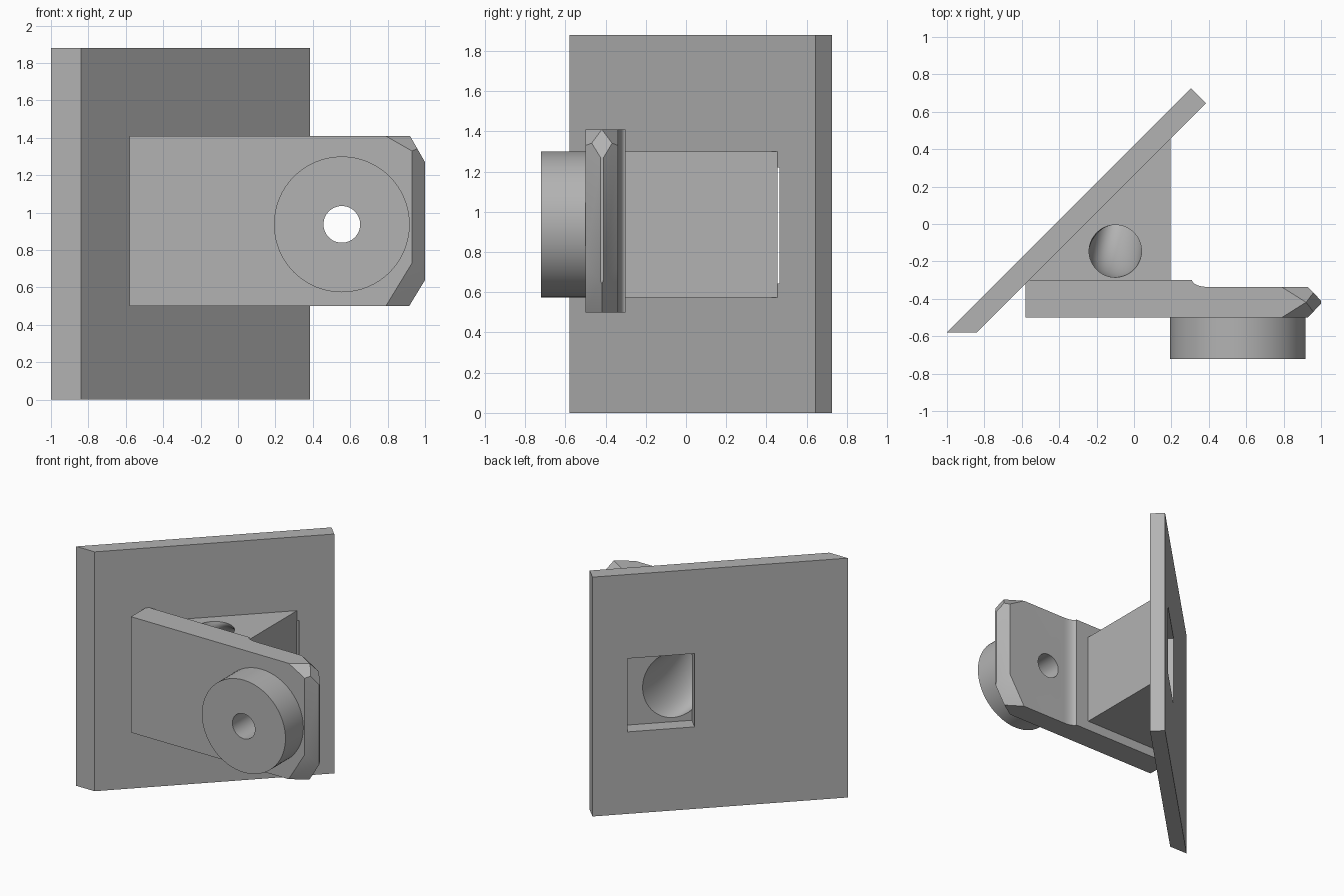
import bpy, bmesh, math
from mathutils import Vector

if "Cube" in bpy.data.objects:
    bpy.data.objects.remove(bpy.data.objects["Cube"])

GREY = (0.45, 0.45, 0.45, 1)
mat = bpy.data.materials.new("plain grey")
mat.use_nodes = True
mat.diffuse_color = GREY
mat.node_tree.nodes["Principled BSDF"].inputs["Base Color"].default_value = GREY


def finish(name, bm):
    bmesh.ops.recalc_face_normals(bm, faces=bm.faces)
    mesh = bpy.data.meshes.new(name)
    bm.to_mesh(mesh)
    bm.free()
    mesh.materials.append(mat)
    obj = bpy.data.objects.new(name, mesh)
    bpy.context.collection.objects.link(obj)
    return obj


def prism(profile, z0, z1):
    """Extrude a plan outline between two heights."""
    bm = bmesh.new()
    face = bm.faces.new([bm.verts.new((x, y, z0)) for x, y in profile])
    out = bmesh.ops.extrude_face_region(bm, geom=[face])
    top = [g for g in out["geom"] if isinstance(g, bmesh.types.BMVert)]
    bmesh.ops.translate(bm, verts=top, vec=(0, 0, z1 - z0))
    return bm


def loft(rings):
    """Skin a list of closed rings and cap both ends."""
    bm = bmesh.new()
    rows = [[bm.verts.new(p) for p in ring] for ring in rings]
    n = len(rows[0])
    for a, b in zip(rows, rows[1:]):
        for i in range(n):
            j = (i + 1) % n
            bm.faces.new((a[i], a[j], b[j], b[i]))
    bm.faces.new(rows[0])
    bm.faces.new(rows[-1])
    return bm


def ring(centre, u, v, count=64):
    angles = [math.tau * i / count for i in range(count)]
    return [centre + u * math.cos(a) + v * math.sin(a) for a in angles]


def rod(radius, x, z, y0, y1):
    u, v = Vector((radius, 0, 0)), Vector((0, 0, radius))
    return loft([ring(Vector((x, y, z)), u, v) for y in (y0, y1)])


def subtract(target, cutter):
    mod = target.modifiers.new("cut", "BOOLEAN")
    mod.operation = "DIFFERENCE"
    mod.solver = "EXACT"
    mod.object = cutter
    bpy.context.view_layer.objects.active = target
    bpy.ops.object.modifier_apply(modifier=mod.name)


def slice_corner(bm, p, q, r):
    """Cut away the outer side of a plane and cap the cut."""
    p, q, r = Vector(p), Vector(q), Vector(r)
    normal = (q - p).cross(r - p).normalized()
    if normal.dot(Vector((0, -0.42, 0.95)) - p) > 0:
        normal = -normal
    geom = bm.verts[:] + bm.edges[:] + bm.faces[:]
    bmesh.ops.bisect_plane(bm, geom=geom, plane_co=p, plane_no=normal, clear_outer=True)
    bmesh.ops.holes_fill(bm, edges=[e for e in bm.edges if e.is_boundary], sides=0)


# Diagonal back panel
panel = finish("back_panel", prism(
    [(-1, -0.58), (-0.84, -0.58), (0.385, 0.645), (0.305, 0.725)], 0, 1.88))

# Triangular wedge between panel and arm
wedge = finish("wedge", prism([(-0.56, -0.3), (0.195, -0.3), (0.195, 0.455)], 0.575, 1.3))

# Arm with a rounded step on its back and a pointed end
step = [(0.4 - 0.09 * math.sin(a), -0.3 - 0.037 * math.cos(a))
        for a in [math.pi / 2 * i / 8 for i in range(9)]]
arm_bm = prism([(-0.58, -0.5), (0.93, -0.5), (1, -0.425), (1, -0.41), (0.93, -0.337)]
               + step + [(-0.58, -0.3)], 0.5, 1.41)
MID = -0.4185
for y in (-0.5, -0.337):
    slice_corner(arm_bm, (0.79, y, 0.5), (0.93, y, 0.73), (1, MID, 0.64))
    slice_corner(arm_bm, (0.79, y, 1.41), (0.93, y, 1.33), (0.92, MID, 1.41))
slice_corner(arm_bm, (0.92, 0, 1.41), (1, 0, 1.27), (0.92, 1, 1.41))
arm = finish("arm", arm_bm)

# Round boss on the front of the arm
boss = finish("boss", rod(0.363, 0.555, 0.9375, -0.722, -0.5))

# Bore through boss and arm
bore = finish("bore_cutter", rod(0.098, 0.555, 0.9375, -0.9, -0.1))
subtract(boss, bore)
subtract(arm, bore)

# Square window in the panel
window = finish("window_cutter", prism(
    [(0.126, 0.546 + 0), (0.206, 0.466), (-0.137, 0.123), (-0.217, 0.203)], 0.644, 1.22))
for v in window.data.vertices:
    outward = 1 if v.co.y - v.co.x > 0.34 else -1
    v.co += Vector((-0.05, 0.05, 0)) * outward
subtract(panel, window)

# Flared duct curving from the wedge top to the window
start, end = Vector((-0.1, -0.145, 1.3)), Vector((-0.035, 0.285, 0.932))
u0, u1 = Vector((0.14, 0, 0)), Vector((0.16, 0.16, 0))
v0, v1 = Vector((0, 0.14, 0)), Vector((0, 0, 0.26))
rings = [ring(start + Vector((0, 0, 0.1)), u0, v0)]
for i in range(17):
    t = i / 16
    a = t * math.pi / 2
    s, c = math.sin(a), math.cos(a)
    centre = Vector((start.x + (end.x - start.x) * (1 - c),
                     start.y + (end.y - start.y) * (1 - c),
                     start.z + (end.z - start.z) * s))
    rings.append(ring(centre, u0.lerp(u1, t), v0 * c + v1 * s))
duct = finish("duct_cutter", loft(rings))
subtract(wedge, duct)

for cutter in (bore, window, duct):
    bpy.data.objects.remove(cutter)

for obj in (panel, wedge, arm, boss):
    bpy.ops.object.select_all(action="DESELECT")
    obj.select_set(True)
    bpy.context.view_layer.objects.active = obj
    bpy.ops.object.shade_smooth_by_angle(angle=math.radians(25))
